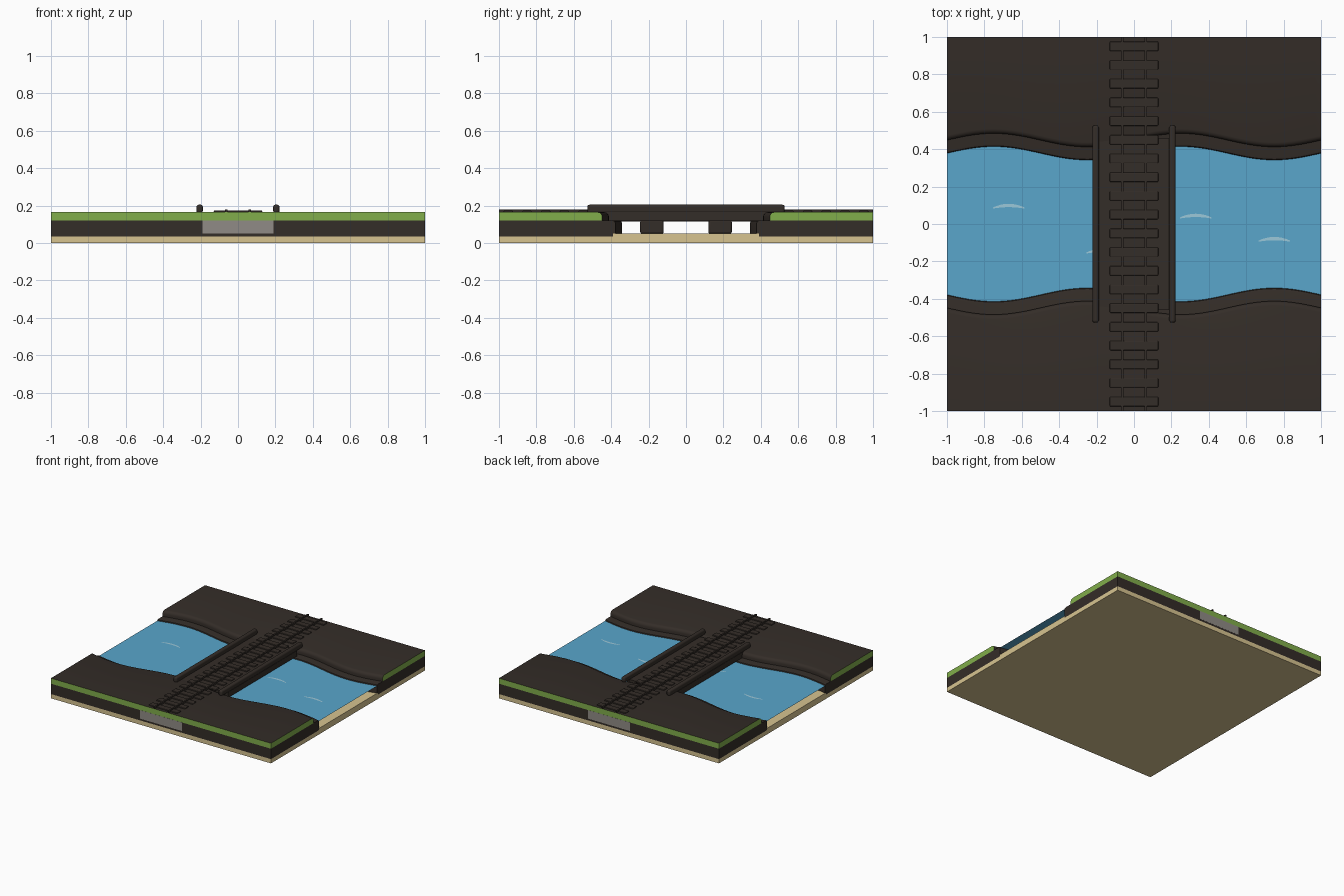
import bpy, bmesh, math

if "Cube" in bpy.data.objects:
    bpy.data.objects.remove(bpy.data.objects["Cube"])


def material(name, rgb):
    m = bpy.data.materials.new(name)
    m.diffuse_color = (*rgb, 1)
    m.use_nodes = True
    m.node_tree.nodes["Principled BSDF"].inputs["Base Color"].default_value = m.diffuse_color
    return m


EARTH = material("earth", (0.034, 0.026, 0.021))
GREEN = material("green", (0.22, 0.42, 0.07))
SAND = material("sand", (0.68, 0.55, 0.28))
WATER = material("water", (0.10, 0.38, 0.60))
FOAM = material("foam", (0.33, 0.58, 0.70))
STONE = material("stone", (0.28, 0.26, 0.24))


def finish(bm, name, *mats):
    bmesh.ops.recalc_face_normals(bm, faces=bm.faces)
    me = bpy.data.meshes.new(name)
    bm.to_mesh(me)
    bm.free()
    ob = bpy.data.objects.new(name, me)
    bpy.context.collection.objects.link(ob)
    for m in mats:
        me.materials.append(m)
    return ob


def smooth(ob, angle=35):
    bpy.ops.object.select_all(action='DESELECT')
    ob.select_set(True)
    bpy.context.view_layer.objects.active = ob
    bpy.ops.object.shade_smooth_by_angle(angle=math.radians(angle))


def box(name, x, y, z, mat, bevel=0.0):
    bm = bmesh.new()
    bmesh.ops.create_cube(bm, size=1)
    for v in bm.verts:
        v.co = [a + (c + 0.5) * (b - a) for c, (a, b) in zip(v.co, (x, y, z))]
    ob = finish(bm, name, mat)
    if bevel:
        mod = ob.modifiers.new("bevel", 'BEVEL')
        mod.width, mod.segments = bevel, 3
        smooth(ob)
    return ob


def shore(x):
    return 0.378 + 0.036 * math.sin(2 * math.pi * x)


def loft(name, profile, *mats, n=64):
    """Sweep a y-z profile that varies with x across the whole tile."""
    bm = bmesh.new()
    rings = []
    for i in range(n + 1):
        x = -1 + 2 * i / n
        rings.append([bm.verts.new((x, y, z)) for y, z in profile(x)])
    k = len(rings[0])
    for a, b in zip(rings, rings[1:]):
        for j in range(k):
            bm.faces.new((a[j], a[(j + 1) % k], b[(j + 1) % k], b[j]))
    bm.faces.new(rings[0])
    bm.faces.new(rings[-1])
    return finish(bm, name, *mats)


# Sandy base and raised river bed
box("sand_base", (-1, 1), (-1, 1), (0, 0.035), SAND)
box("river_bed", (-1, 1), (-0.39, 0.39), (0.03, 0.05), SAND)

# Earth banks with a stepped grass layer on top, on both sides of the river
for s, side in ((1, "back"), (-1, "front")):
    def earth(x):
        e = shore(x)
        return [(s * y, z) for y, z in ((1, 0.035), (1, 0.12), (e + 0.015, 0.12),
                (e + 0.004, 0.117), (e, 0.107), (e, 0.035))]

    def turf(x):
        e = shore(x) + 0.07
        arc = [(e + 0.025 * (1 - math.sin(t)), 0.14 + 0.025 * math.cos(t))
               for t in (0, math.pi / 6, math.pi / 3, math.pi / 2)]
        return [(s * y, z) for y, z in [(1, 0.12), (1, 0.165)] + arc + [(e, 0.12)]]

    smooth(loft(side + "_earth_bank", earth, EARTH))
    grass = loft(side + "_grass_layer", turf, GREEN, EARTH)
    for p in grass.data.polygons:
        # only the outer tile edges stay green
        edge = abs(p.normal.x) > 0.99 or abs(p.center.y) > 0.99
        p.material_index = 0 if edge else 1
    smooth(grass)

    # Stone block under the track at the tile edge
    a, b = sorted((s * 0.36, s * 1.001))
    box(side + "_abutment", (-0.19, 0.19), (a, b), (0.05, 0.12), STONE)
    # Bridge pier
    a, b = sorted((s * 0.12, s * 0.245))
    box(side + "_pier", (-0.19, 0.19), (a, b), (0.05, 0.122), EARTH, 0.01)

# Water surface
bm = bmesh.new()
rows = []
for i in range(65):
    x = -1 + i / 32
    rows.append([bm.verts.new((x, s * shore(x), 0.11)) for s in (-1, 1)])
for a, b in zip(rows, rows[1:]):
    bm.faces.new((a[0], b[0], b[1], a[1]))
finish(bm, "water_surface", WATER)

# Foam arcs on the water
for i, (cx, cy) in enumerate(((-0.67, 0.085), (0.33, 0.032), (0.75, -0.092), (-0.17, -0.155))):
    bm = bmesh.new()
    pts = []
    for j in range(13):
        t = -1 + j / 6
        y = cy + 0.014 * (1 - t * t)
        w = 0.003 + 0.006 * (1 - t * t)
        pts.append([bm.verts.new((cx + 0.085 * t, y + d, 0.112)) for d in (-w, w)])
    for a, b in zip(pts, pts[1:]):
        bm.faces.new((a[0], b[0], b[1], a[1]))
    finish(bm, f"foam_{i + 1}", FOAM)

# Bridge deck and parapets
box("bridge_deck", (-0.195, 0.195), (-0.46, 0.46), (0.115, 0.165), EARTH)
for s, side in ((-1, "left"), (1, "right")):
    a, b = sorted((s * 0.188, s * 0.222))
    box(side + "_parapet", (a, b), (-0.527, 0.527), (0.16, 0.205), EARTH, 0.012)
    box(side + "_deck_girder", (a, b), (-0.45, 0.45), (0.12, 0.165), EARTH)
    # Rail
    a, b = s * 0.063 - 0.006, s * 0.063 + 0.006
    box(side + "_rail", (a, b), (-1, 1), (0.165, 0.18), EARTH)

# Sleepers
for i in range(20):
    y = -0.95 + 0.1 * i
    box(f"sleeper_{i + 1}", (-0.13, 0.13), (y - 0.025, y + 0.025), (0.16, 0.173), EARTH, 0.005)
